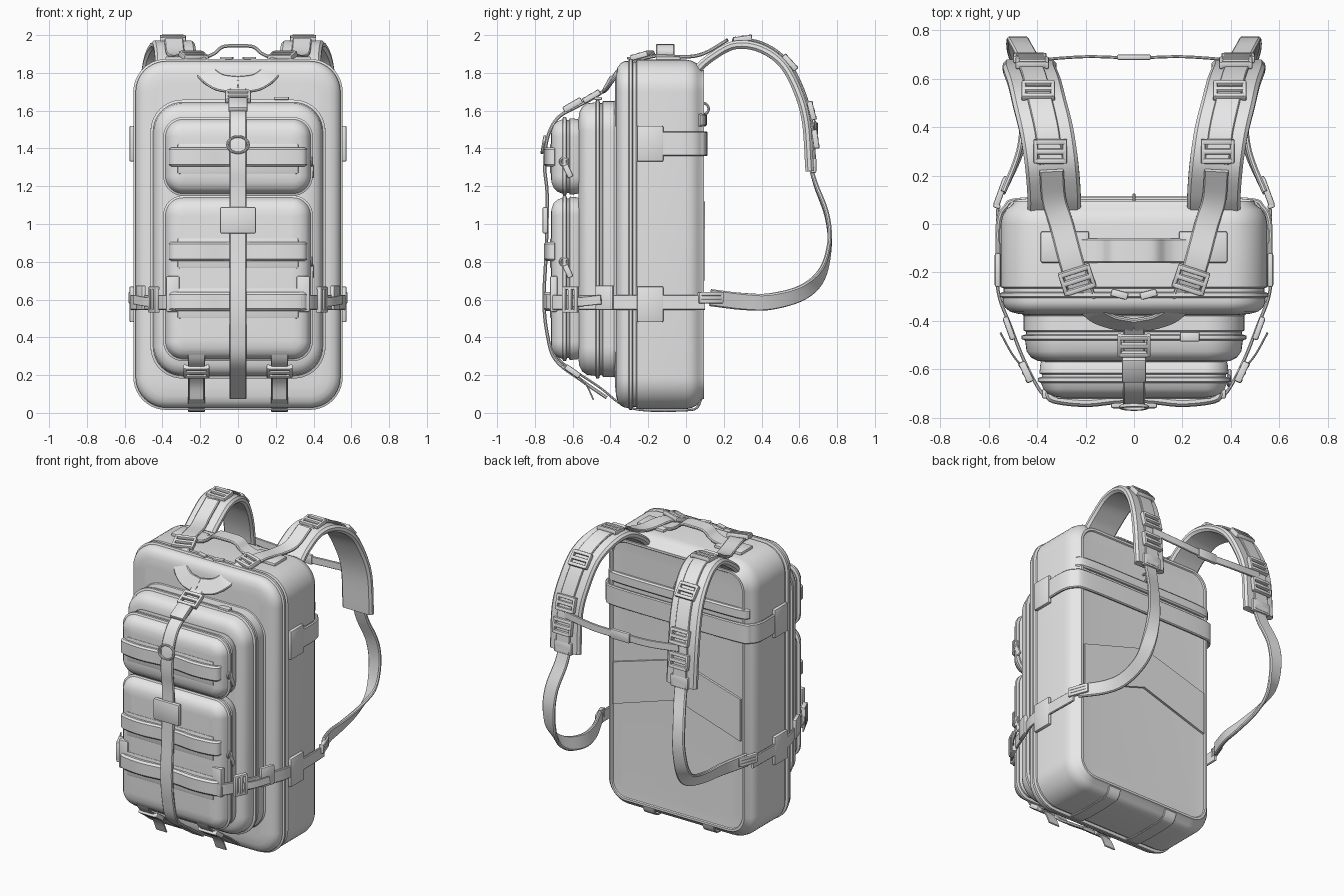
import bpy, bmesh, math
from mathutils import Vector, Matrix, Euler

cube = bpy.data.objects.get("Cube")
if cube:
    bpy.data.objects.remove(cube)

grey = bpy.data.materials.new("plain_grey")
grey.use_nodes = True
grey.diffuse_color = (0.8, 0.8, 0.8, 1)
grey.node_tree.nodes["Principled BSDF"].inputs["Base Color"].default_value = (0.8, 0.8, 0.8, 1)
X, Y, Z = Vector((1, 0, 0)), Vector((0, 1, 0)), Vector((0, 0, 1))
parts = []


def finish(name, bm, mirror=False):
    bmesh.ops.recalc_face_normals(bm, faces=bm.faces)
    mesh = bpy.data.meshes.new(name)
    bm.to_mesh(mesh)
    bm.free()
    mesh.materials.append(grey)
    obj = bpy.data.objects.new(name, mesh)
    bpy.context.scene.collection.objects.link(obj)
    if mirror:
        obj.modifiers.new("Mirror", 'MIRROR').use_mirror_merge = False
    parts.append(obj)
    return obj


def loft(bm, rings):
    loops = [[bm.verts.new(p) for p in ring] for ring in rings]
    n = len(loops[0])
    for a, b in zip(loops, loops[1:]):
        for i in range(n):
            bm.faces.new((a[i], a[(i + 1) % n], b[(i + 1) % n], b[i]))
    bm.faces.new(loops[0])
    bm.faces.new(loops[-1])


def shell(name, w, z0, z1, r, layers):
    """Rounded rectangle facing the front, lofted through (y, inset) layers."""
    def ring(y, inset):
        rad = max(r - inset, 0.02)
        hw, hz, zc = w - inset - rad, (z1 - z0) / 2 - inset - rad, (z0 + z1) / 2
        pts = []
        for q, (sx, sz) in enumerate(((1, 1), (-1, 1), (-1, -1), (1, -1))):
            for k in range(11):
                a = math.radians(90 * q + 9 * k)
                pts.append((sx * hw + rad * math.cos(a), y, zc + sz * hz + rad * math.sin(a)))
        return pts
    bm = bmesh.new()
    loft(bm, [ring(y, i) for y, i in layers])
    return finish(name, bm)


def ribbon(name, pts, width, thick, side=X, lift=0, mirror=False, steps=6):
    """Webbing swept along a smooth path; side gives its width direction."""
    pts = [Vector(p) for p in pts]
    n = len(pts)
    sides = side if isinstance(side, list) else [side] * n
    if len(sides) == 2 and n > 2:
        sides = [sides[0].lerp(sides[1], i / (n - 1)) for i in range(n)]
    ext = [2 * pts[0] - pts[1]] + pts + [2 * pts[-1] - pts[-2]]
    path, dirs = [], []
    for i in range(n - 1):
        a, b, c, d = ext[i:i + 4]
        for k in range(steps + (i == n - 2)):
            t = k / steps
            path.append(0.5 * (2 * b + (c - a) * t + (2 * a - 5 * b + 4 * c - d) * t * t
                               + (3 * b - a - 3 * c + d) * t ** 3))
            dirs.append(sides[i].lerp(sides[i + 1], t))
    rings, h, v = [], width / 2, thick / 2
    e = v * 0.6
    section = [(h, -v + e), (h, v - e), (h - e, v), (e - h, v), (-h, v - e), (-h, e - v), (e - h, -v), (h - e, -v)]
    for i, p in enumerate(path):
        tan = (path[min(i + 1, len(path) - 1)] - path[max(i - 1, 0)]).normalized()
        s = (dirs[i] - tan * dirs[i].dot(tan)).normalized()
        nor = s.cross(tan)
        rings.append([p + s * u + nor * (w + lift) for u, w in section])
    bm = bmesh.new()
    loft(bm, rings)
    return finish(name, bm, mirror)


def add_box(bm, size, matrix, bevel):
    verts = bmesh.ops.create_cube(bm, size=1, matrix=matrix @ Matrix.Diagonal((*size, 1)))["verts"]
    edges = list({e for v in verts for e in v.link_edges})
    bmesh.ops.bevel(bm, geom=edges, offset=bevel, segments=2, affect='EDGES', profile=0.5)


def place(loc, rot=(0, 0, 0)):
    return Matrix.Translation(loc) @ Euler([math.radians(a) for a in rot]).to_matrix().to_4x4()


def box(name, loc, size, bevel=0.008, rot=(0, 0, 0), mirror=False):
    bm = bmesh.new()
    add_box(bm, size, place(loc, rot), bevel)
    return finish(name, bm, mirror)


def buckle(name, loc, w, l, rot=(0, 0, 0), mirror=True):
    """Ladder buckle: two rails and three cross bars."""
    bm = bmesh.new()
    m = place(loc, rot)
    for s in (-1, 1):
        add_box(bm, (0.018, l, 0.03), m @ Matrix.Translation((s * w / 2, 0, 0)), 0.006)
    for s in (-1, 0, 1):
        add_box(bm, (w, 0.022, 0.026), m @ Matrix.Translation((0, s * (l / 2 - 0.01), 0.004)), 0.006)
    return finish(name, bm, mirror)


def ring(name, loc, radius, tube, rot=(0, 0, 0), stretch=1, mirror=False):
    bm = bmesh.new()
    m = place(loc, rot)
    n = 20
    loops = [[bm.verts.new(m @ Vector(((radius + tube * math.cos(b)) * math.cos(a),
              (radius + tube * math.cos(b)) * math.sin(a) * stretch, tube * math.sin(b))))
              for b in (math.tau * j / 8 for j in range(8))] for a in (math.tau * i / n for i in range(n))]
    for i in range(n):
        a, b = loops[i], loops[(i + 1) % n]
        for j in range(8):
            bm.faces.new((a[j], a[(j + 1) % 8], b[(j + 1) % 8], b[j]))
    return finish(name, bm, mirror)


# Main compartment with zipper groove and piping
shell("main_body", 0.55, 0.02, 1.87, 0.17, [
    (0.085, 0.13), (0.088, 0.075), (0.095, 0.07), (0.095, 0.055), (0.08, 0.05), (0.06, 0.022),
    (0.03, 0.006), (0, 0), (-0.26, 0), (-0.265, 0.012), (-0.28, 0.012), (-0.285, -0.004), (-0.3, -0.004),
    (-0.305, 0.008), (-0.325, 0.008), (-0.345, 0.018), (-0.362, 0.04), (-0.37, 0.07), (-0.375, 0.12)])
# Middle pocket, stepped front
shell("middle_pocket", 0.455, 0.19, 1.65, 0.16, [
    (-0.36, -0.02), (-0.38, 0), (-0.44, 0), (-0.445, 0.01), (-0.455, 0.01), (-0.46, -0.008), (-0.475, -0.008),
    (-0.48, 0.006), (-0.525, 0.012), (-0.55, 0.03), (-0.565, 0.06), (-0.57, 0.1)])
# Two front pouches
pouch = [(-0.55, 0.02), (-0.575, 0.004), (-0.615, 0), (-0.62, 0.01), (-0.63, 0.01), (-0.635, -0.006),
         (-0.65, -0.006), (-0.655, 0.006), (-0.68, 0.016), (-0.7, 0.034), (-0.712, 0.065), (-0.716, 0.1)]
shell("upper_pouch", 0.39, 1.155, 1.56, 0.1, pouch)
shell("lower_pouch", 0.39, 0.28, 1.145, 0.1, pouch)

# Back panel: raised chevron, padded roll, wrap band
bm = bmesh.new()
chevron = [(-0.47, 0.98), (0, 1.12), (0.47, 0.98), (0.47, 0.7), (0, 0.85), (-0.47, 0.7)]
loft(bm, [[(x, y, z) for x, z in chevron] for y in (0.07, 0.1)])
finish("back_chevron", bm)
wrap = [(-0.56, -0.15), (-0.56, 0), (-0.53, 0.07), (-0.45, 0.1), (0, 0.105),
        (0.45, 0.1), (0.53, 0.07), (0.56, 0), (0.56, -0.15)]
ribbon("back_band", [(x, y, 1.425) for x, y in wrap], 0.13, 0.02, Z)
ribbon("back_roll", [(x * 0.97, y - 0.01, 1.55) for x, y in wrap[2:7]], 0.07, 0.03, Z)
ring("back_hang_loop", (0, 0.09, 1.61), 0.03, 0.007, (0, 90, 0))

# Side patches
for z, label in ((0.575, "lower"), (1.425, "upper")):
    box(label + "_side_patches", (0.562, -0.19, z), (0.025, 0.14, 0.19), mirror=True)

# Compression strap all around the lower part
half = [(0.56, 0.1), (0.565, -0.1), (0.56, -0.28), (0.51, -0.42), (0.45, -0.57), (0.385, -0.69), (0.33, -0.735)]
ribbon("side_compression_straps", [(x, y, 0.585) for x, y in half], 0.08, 0.014, Z, mirror=True)
ribbon("compression_strap_ends", [(0.45, -0.6, 0.585), (0.5, -0.54, 0.59), (0.55, -0.45, 0.6)],
       0.05, 0.008, Z, mirror=True)
buckle("compression_buckles", (0.445, -0.61, 0.6), 0.12, 0.09, (90, 90, 65))
box("strap_loops", (0.515, -0.43, 0.61), (0.025, 0.1, 0.13), rot=(0, 0, -20), mirror=True)

# Horizontal webbing across the pouches
for label, z, w, t in (("upper", 1.355, 0.1, 0.035), ("middle", 0.855, 0.1, 0.035), ("lower", 0.59, 0.1, 0.04)):
    xs = (-0.35, -0.33, -0.2, -0.06, 0.06, 0.2, 0.33, 0.35)
    ys = (-0.69, -0.72, -0.735, -0.722, -0.722, -0.735, -0.72, -0.69)
    ribbon(label + "_front_band", [(x, y, z) for x, y in zip(xs, ys)], w, t, Z)
    box(label + "_band_backing", (0, -0.708, z - 0.01), (0.64, 0.024, 0.16))
box("lower_pouch_flaps", (0.345, -0.7, 0.63), (0.07, 0.04, 0.19), mirror=True)

# Centre strap running down the front
ribbon("centre_strap", [(0, y, z) for y, z in (
    (-0.4, 1.74), (-0.47, 1.68), (-0.58, 1.62), (-0.68, 1.56), (-0.735, 1.45), (-0.748, 1.3), (-0.735, 1.15),
    (-0.74, 0.86), (-0.752, 0.6), (-0.735, 0.42), (-0.69, 0.28), (-0.55, 0.17), (-0.42, 0.08))], 0.09, 0.018)
box("centre_patch", (0, -0.745, 1.02), (0.19, 0.03, 0.14))
buckle("centre_buckle", (0, -0.5, 1.675), 0.12, 0.1, (30, 0, 0), False)
box("centre_clip", (0, -0.6, 1.63), (0.1, 0.11, 0.035), rot=(30, 0, 0))
ring("front_ring", (0, -0.755, 1.42), 0.055, 0.008, (80, 0, 0), 0.8)

# Carry handle on top
ribbon("carry_handle", [(x, -0.11, z) for x, z in (
    (-0.38, 1.875), (-0.2, 1.88), (-0.13, 1.9), (-0.08, 1.938), (0, 1.943),
    (0.08, 1.938), (0.13, 1.9), (0.2, 1.88), (0.38, 1.875))], 0.1, 0.018, Y)
box("handle_patches", (0.285, -0.095, 1.875), (0.2, 0.13, 0.025), mirror=True)

# Shoulder straps with webbing and buckles
pad = [(0.33, 0.05, 1.81), (0.33, 0.13, 1.88), (0.34, 0.25, 1.945), (0.36, 0.38, 1.935), (0.39, 0.5, 1.86),
       (0.41, 0.58, 1.73), (0.43, 0.635, 1.55), (0.43, 0.655, 1.28)]
ribbon("shoulder_pads", pad, 0.22, 0.045, mirror=True)
ribbon("shoulder_webbing", pad[2:], 0.1, 0.014, lift=0.03, mirror=True)
for i, (y, z, x, a) in enumerate(((0.3, 1.98, 0.345, 8), (0.55, 1.855, 0.395, -48),
                                  (0.665, 1.6, 0.42, -76), (0.685, 1.45, 0.43, -82))):
    buckle("shoulder_buckles_%d" % i, (x, y, z), 0.12, 0.1, (a, 0, 0))
box("pad_end_tabs", (0.43, 0.675, 1.31), (0.13, 0.03, 0.08), mirror=True)
lower = [(0.43, 0.66, 1.3), (0.44, 0.69, 1.2), (0.47, 0.745, 1.05), (0.48, 0.76, 0.9), (0.48, 0.72, 0.74),
         (0.46, 0.62, 0.64), (0.45, 0.45, 0.59), (0.47, 0.3, 0.59), (0.54, 0.13, 0.61)]
ribbon("lower_shoulder_straps", lower, 0.09, 0.022, [X, Z], mirror=True)
buckle("lower_strap_buckles", (0.545, 0.13, 0.61), 0.12, 0.06, (90, 0, 110))

# Yoke joining the shoulder straps to the centre strap
slope = Vector((0, -0.5, -0.87))
ribbon("yoke_straps", [(0.34, 0.22, 1.975), (0.33, 0.1, 1.905), (0.3, 0, 1.885), (0.26, -0.15, 1.89),
                       (0.22, -0.27, 1.865), (0.17, -0.36, 1.8), (0.1, -0.4, 1.75), (0, -0.42, 1.735)],
       0.1, 0.018, [X, X, X, X, X.lerp(slope, 0.2), X.lerp(slope, 0.5), slope, slope], mirror=True)
buckle("yoke_buckles", (0.235, -0.23, 1.89), 0.12, 0.1, (15, 0, -18))

# Chest strap
ribbon("chest_strap", [(-0.42, 0.675, 1.53), (-0.2, 0.69, 1.51), (0, 0.685, 1.505),
                       (0.2, 0.69, 1.51), (0.42, 0.675, 1.53)], 0.05, 0.012, Z)
box("chest_clip", (0, 0.688, 1.505), (0.14, 0.024, 0.065))

# Bottom straps, their buckles and loose ends
ribbon("bottom_straps", [(0.22, y, z) for y, z in (
    (-0.7, 0.33), (-0.66, 0.27), (-0.57, 0.21), (-0.45, 0.13), (-0.34, 0.045), (-0.22, 0.014),
    (0, 0.014), (0.06, 0.03), (0.085, 0.09))], 0.09, 0.012, mirror=True)
buckle("bottom_buckles", (0.22, -0.6, 0.22), 0.12, 0.09, (145, 0, 0))
ribbon("bottom_strap_ends", [(0.22, -0.6, 0.22), (0.22, -0.53, 0.15), (0.22, -0.49, 0.07)],
       0.08, 0.008, mirror=True)

# Zipper pulls
for i, loc in enumerate(((0.39, -0.645, 1.33), (0.39, -0.645, 0.8))):
    ring("pouch_pull_ring_%d" % i, loc, 0.02, 0.007, (0, 90, 0))
    box("pouch_pull_tab_%d" % i, Vector(loc) + Vector((0.004, 0.02, -0.05)), (0.016, 0.03, 0.07), 0.005, (25, 0, 0))
box("top_zipper_pulls", (0.06, -0.29, 1.878), (0.07, 0.03, 0.014), 0.005, (0, 0, 15), True)
box("middle_zipper_pull", (0.23, -0.465, 1.665), (0.08, 0.04, 0.016), 0.005)

# Smooth shading with sharp edges kept
bpy.ops.object.select_all(action='DESELECT')
for obj in parts:
    obj.select_set(True)
bpy.context.view_layer.objects.active = parts[0]
bpy.ops.object.shade_smooth_by_angle(angle=math.radians(40))
